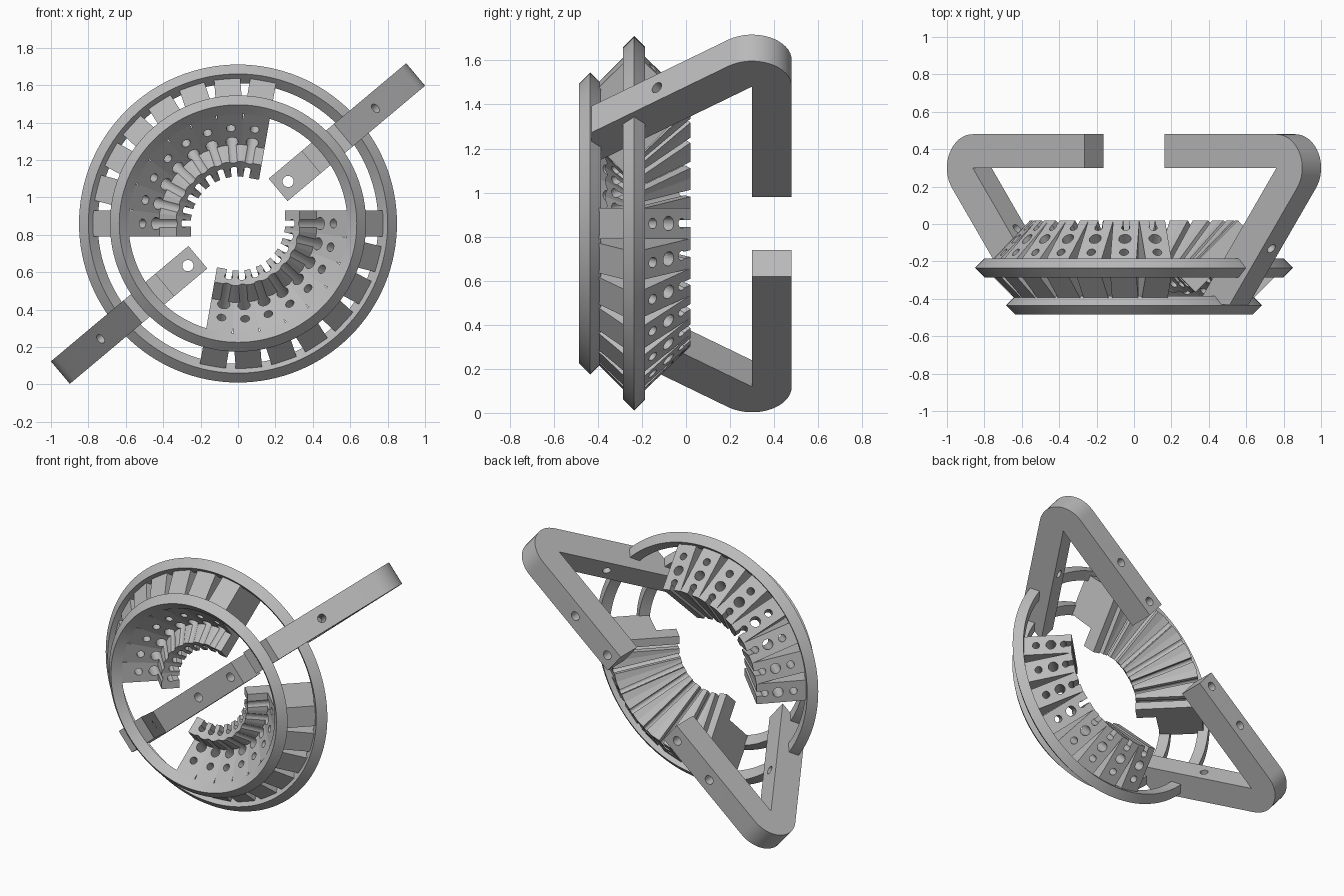
import bpy, bmesh
from math import radians, sin, cos, tau
from mathutils import Vector, Matrix

if "Cube" in bpy.data.objects:
    bpy.data.objects.remove(bpy.data.objects["Cube"])

CENTRE_Z = 0.86
STEP = 100 / 7          # degrees between neighbouring jaw segments
SEGMENTS = 8
ARM_ANGLE = 40

grey = bpy.data.materials.new("plain grey")
grey.use_nodes = True
grey.diffuse_color = (0.5, 0.5, 0.5, 1)
grey.node_tree.nodes["Principled BSDF"].inputs["Base Color"].default_value = (0.5, 0.5, 0.5, 1)


def make_object(name, mesh, angle=0):
    """Place a part around the hub, turned about the y axis."""
    obj = bpy.data.objects.new(name, mesh)
    bpy.context.collection.objects.link(obj)
    obj.location.z = CENTRE_Z
    obj.rotation_euler.y = -radians(angle)
    return obj


def mesh_from(bm, name):
    bmesh.ops.recalc_face_normals(bm, faces=bm.faces)
    mesh = bpy.data.meshes.new(name)
    bm.to_mesh(mesh)
    bm.free()
    return mesh


def extrude_profile(points, width):
    """Prism from a radius/depth outline, centred across its width."""
    bm = bmesh.new()
    face = bm.faces.new([bm.verts.new((r, y, -width / 2)) for r, y in points])
    result = bmesh.ops.extrude_face_region(bm, geom=[face])
    verts = [v for v in result["geom"] if isinstance(v, bmesh.types.BMVert)]
    bmesh.ops.translate(bm, verts=verts, vec=(0, 0, width))
    return bm


def drill(point, direction, radius):
    bm = bmesh.new()
    turn = Vector(direction).to_track_quat("Z", "Y").to_matrix().to_4x4()
    bmesh.ops.create_cone(bm, cap_ends=True, segments=24, radius1=radius, radius2=radius,
                          depth=0.75, matrix=Matrix.Translation(point) @ turn)
    return mesh_from(bm, "drill")


def cut(mesh, cutters):
    """Return the mesh with every cutter subtracted."""
    body = bpy.data.objects.new("body", mesh)
    bpy.context.collection.objects.link(body)
    helpers = []
    for cutter in cutters:
        helper = bpy.data.objects.new("cutter", cutter)
        helper.hide_render = True
        bpy.context.collection.objects.link(helper)
        helpers.append(helper)
        mod = body.modifiers.new("cut", "BOOLEAN")
        mod.operation, mod.solver, mod.object = "DIFFERENCE", "EXACT", helper
    bpy.context.view_layer.update()
    graph = bpy.context.evaluated_depsgraph_get()
    result = bpy.data.meshes.new_from_object(body.evaluated_get(graph))
    for helper in helpers + [body]:
        bpy.data.objects.remove(helper)
    result.materials.clear()
    result.materials.append(grey)
    return result


# Two diamond-section rings
def ring(name, radius, y):
    bpy.ops.mesh.primitive_torus_add(major_radius=radius, minor_radius=0.05, major_segments=128,
                                     minor_segments=4, location=(0, y, CENTRE_Z),
                                     rotation=(radians(90), 0, 0))
    obj = bpy.context.object
    obj.name = name
    obj.data.materials.append(grey)
    return obj


smooth = [ring("front_ring", 0.635, -0.435), ring("rear_ring", 0.80, -0.235)]

# Jaw segments: slanted thick plates with a lip, three bores and a slot
JAW = [(0.80, -0.235), (0.555, 0.02), (0.25, -0.285), (0.33, -0.365), (0.42, -0.275), (0.595, -0.44)]
BORES = [((0.72, -0.15), 0.024), ((0.65, -0.08), 0.033), ((0.59, -0.02), 0.022)]


def slot_cutter():
    n, t, w = Vector((1, 1, 0)).normalized(), Vector((-1, 1, 0)).normalized(), Vector((0, 0, 1))
    axes = Matrix((n, t, w)).transposed().to_4x4()
    bm = bmesh.new()
    bmesh.ops.create_cube(bm, size=1)
    bmesh.ops.scale(bm, vec=(0.75, 0.1, 0.032), verts=bm.verts)
    bmesh.ops.translate(bm, vec=(-0.28, 0.05, 0), verts=bm.verts)
    bmesh.ops.transform(bm, matrix=Matrix.Translation((0.59, -0.02, 0)) @ axes, verts=bm.verts)
    return mesh_from(bm, "slot")


def jaw_mesh(clip_sides):
    """One plate, trimmed to its wedge on the sides that meet a neighbour."""
    bm = extrude_profile(JAW, 0.14)
    half = radians(STEP / 2)
    for side in clip_sides:
        bmesh.ops.bisect_plane(bm, geom=bm.verts[:] + bm.edges[:] + bm.faces[:], plane_co=(0, 0, 0),
                               plane_no=(-sin(half), 0, side * cos(half)), clear_outer=True)
        bmesh.ops.holes_fill(bm, edges=[e for e in bm.edges if e.is_boundary])
    drills = [drill((r - 0.2, y - 0.2, 0), (1, 1, 0), size) for (r, y), size in BORES]
    return cut(mesh_from(bm, "jaw"), drills + [slot_cutter()])


first, middle, last = jaw_mesh([-1]), jaw_mesh([1, -1]), jaw_mesh([1])
for group, start in (("lower", 0), ("upper", 180)):
    for k in range(SEGMENTS):
        mesh = first if k == 0 else last if k == SEGMENTS - 1 else middle
        make_object(f"{group}_jaw_segment_{k + 1}", mesh, start - k * STEP)

# Bent arms: slanted front leg, rounded elbow, straight back leg
ELBOW = Vector((1.06, 0.30))
THICK = 0.18
SLANT = radians(37)
outline = [(0.28, 0.30), (ELBOW.x, ELBOW.y), (0.51, -0.43), (0.735, -0.43)]
for i in range(17):
    a = -SLANT + (tau / 4 + SLANT) * i / 16
    outline.append((ELBOW.x + THICK * cos(a), ELBOW.y + THICK * sin(a)))
outline.append((0.28, 0.48))

arm_holes = [drill((r, 0.5, 0), (0, 1, 0), 0.03) for r in (0.35, 0.67)]
front_hole = drill((0.89, -0.08, 0), (cos(SLANT), -sin(SLANT), 0), 0.027)
arm = cut(mesh_from(extrude_profile(outline, 0.157), "arm"), arm_holes + [front_hole])
smooth.append(make_object("upper_arm", arm, ARM_ANGLE))
smooth.append(make_object("lower_arm", arm, ARM_ANGLE + 180))

# Smooth the round parts, keep the corners sharp
for obj in smooth:
    bpy.ops.object.select_all(action="DESELECT")
    obj.select_set(True)
    bpy.context.view_layer.objects.active = obj
    bpy.ops.object.shade_smooth_by_angle(angle=radians(30))
